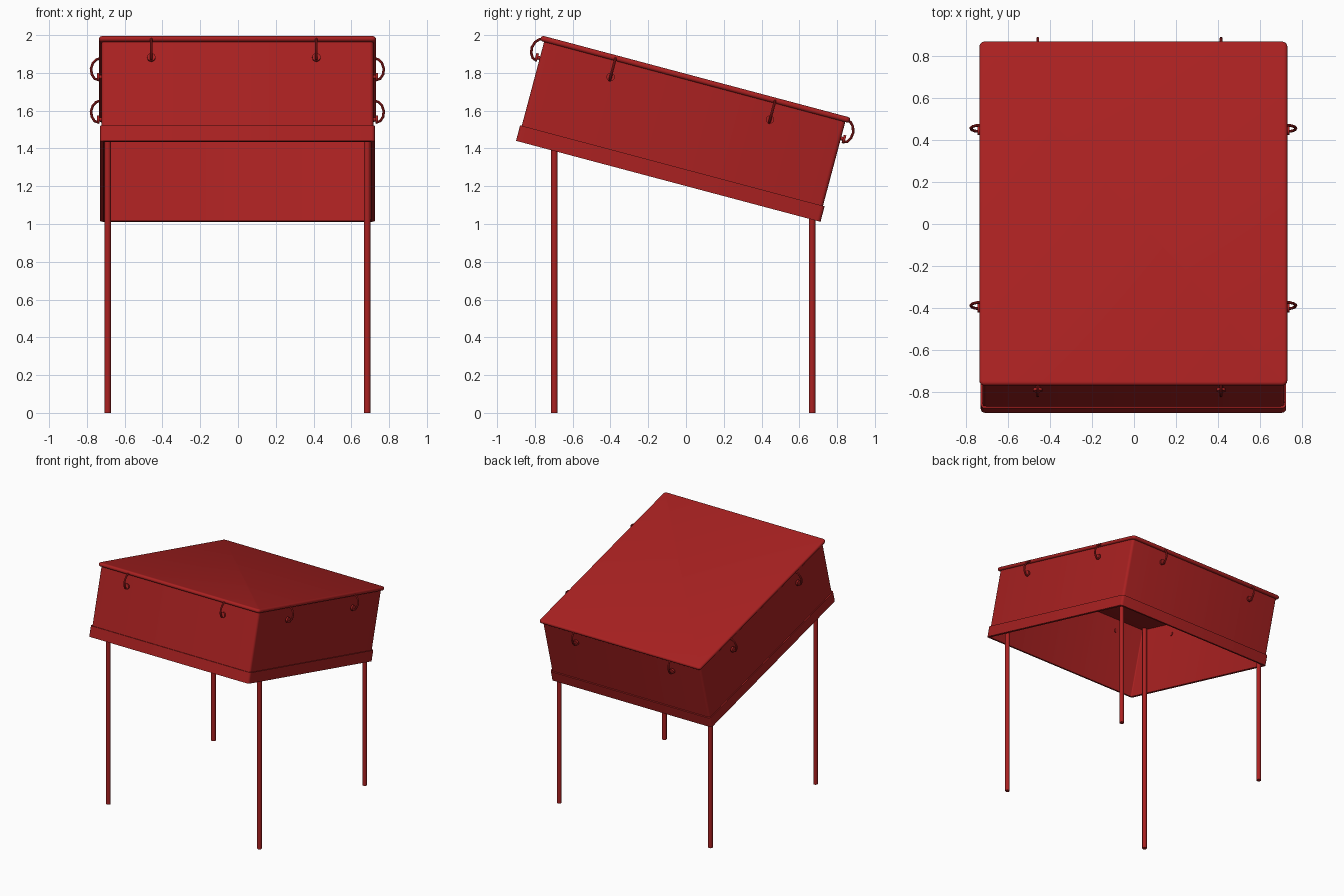
import bpy, bmesh, math
from mathutils import Matrix, Vector

if "Cube" in bpy.data.objects:
    bpy.data.objects.remove(bpy.data.objects["Cube"])

red = bpy.data.materials.new("red_paint")
red.diffuse_color = (0.40, 0.015, 0.015, 1)
red.use_nodes = True
red.node_tree.nodes["Principled BSDF"].inputs["Base Color"].default_value = red.diffuse_color

# Frame of the tilted hood: origin at the middle of its open underside
TILT = Matrix.Translation((0, -0.094, 1.226)) @ Matrix.Rotation(math.radians(-14.9), 4, 'X')
CX = -0.003


def finish(name, bm, matrix=Matrix()):
    bmesh.ops.recalc_face_normals(bm, faces=bm.faces)
    me = bpy.data.meshes.new(name)
    bm.to_mesh(me)
    bm.free()
    ob = bpy.data.objects.new(name, me)
    bpy.context.collection.objects.link(ob)
    me.materials.append(red)
    ob.matrix_world = matrix
    me.shade_smooth()
    bpy.ops.object.select_all(action='DESELECT')
    bpy.context.view_layer.objects.active = ob
    ob.select_set(True)
    bpy.ops.object.shade_smooth_by_angle(angle=math.radians(35))
    return ob


def rounded_rect(hx, hy, r, z, seg=4):
    pts = []
    for i, (sx, sy) in enumerate([(1, 1), (-1, 1), (-1, -1), (1, -1)]):
        for k in range(seg + 1):
            a = math.pi / 2 * (i + k / seg)
            pts.append((CX + sx * (hx - r) + r * math.cos(a), sy * (hy - r) + r * math.sin(a), z))
    return pts


def lofted(name, sections, closed):
    """Join rounded-rectangle sections (hx, hy, r, z); closed makes a ring, else ends are capped."""
    bm = bmesh.new()
    loops = [[bm.verts.new(p) for p in rounded_rect(*s)] for s in sections]
    n = len(loops[0])
    for a, b in zip(loops, loops[1:] + (loops[:1] if closed else [])):
        for i in range(n):
            bm.faces.new((a[i], a[(i + 1) % n], b[(i + 1) % n], b[i]))
    if not closed:
        bm.faces.new(loops[0])
        bm.faces.new(loops[-1])
    return finish(name, bm, TILT)


def ring(name, hx, hy, t, z0, z1, r=0.02):
    ri = max(r - t, 0.004)
    lofted(name, [(hx, hy, r, z0), (hx, hy, r, z1),
                  (hx - t, hy - t, ri, z1), (hx - t, hy - t, ri, z0)], True)


# Hollow hood walls with a slightly proud band round the bottom
ring("hood_walls", 0.720, 0.825, 0.012, 0.0, 0.552)
ring("bottom_band", 0.728, 0.834, 0.010, 0.0, 0.085)

# Lid plate with a half-round edge
R, ZC = 0.015, 0.559
edge = []
for k in range(9):
    a = math.pi * (k / 8 - 0.5)
    o = R * (math.cos(a) - 1)
    edge.append((0.734 + o, 0.848 + o, 0.024 + o, ZC + R * math.sin(a)))
lofted("lid", edge, False)

# Four upright legs reaching up to the lid
slope = math.tan(math.radians(14.9))
for label, y in (("front", -0.697), ("back", 0.668)):
    for side, x in (("left", -0.690), ("right", 0.684)):
        top = 1.75 - slope * (y - 0.05)
        bm = bmesh.new()
        bmesh.ops.create_cone(bm, cap_ends=True, segments=16, radius1=0.0175, radius2=0.0175,
                              depth=top, matrix=Matrix.Translation((x, y, top / 2)))
        finish(f"{label}_{side}_leg", bm)


def fastener(name, base, angle):
    """Elastic loop from the lid to a knob; local -y points out of the wall."""
    m = TILT @ Matrix.Translation(base) @ Matrix.Rotation(angle, 4, 'Z')
    # knob with stem through the wall
    bm = bmesh.new()
    for r, y0, y1 in ((0.010, -0.012, 0.014), (0.022, -0.024, -0.010), (0.016, 0.012, 0.018)):
        bmesh.ops.create_cone(bm, cap_ends=True, segments=16, radius1=r, radius2=r, depth=y1 - y0,
                              matrix=Matrix.Translation((0, (y0 + y1) / 2, 0.455))
                              @ Matrix.Rotation(math.pi / 2, 4, 'X'))
    finish(name + "_knob", bm, m)
    # bent cord
    path = [(0.012, 0.556), (0.028, 0.550), (0.045, 0.532), (0.055, 0.500),
            (0.051, 0.470), (0.036, 0.446), (0.012, 0.438)]
    bm = bmesh.new()
    loops = []
    for i, p in enumerate(path):
        a, b = Vector(path[max(i - 1, 0)]), Vector(path[min(i + 1, len(path) - 1)])
        t = (b - a).normalized()
        ring_pts = []
        for k in range(8):
            c, s = 0.007 * math.cos(k * math.pi / 4), 0.007 * math.sin(k * math.pi / 4)
            ring_pts.append(bm.verts.new((c, -(p[0] - s * t.y), p[1] + s * t.x)))
        loops.append(ring_pts)
    for a, b in zip(loops, loops[1:]):
        for k in range(8):
            bm.faces.new((a[k], a[(k + 1) % 8], b[(k + 1) % 8], b[k]))
    bm.faces.new(loops[0])
    bm.faces.new(loops[-1])
    finish(name + "_cord", bm, m)


# Two fasteners on every wall
for i, s in enumerate((-0.437, 0.437), 1):
    fastener(f"front_fastener_{i}", (s - 0.022, -0.825, 0), 0)
    fastener(f"back_fastener_{i}", (s - 0.022, 0.825, 0), math.pi)
    fastener(f"right_fastener_{i}", (CX + 0.720, s, 0), math.pi / 2)
    fastener(f"left_fastener_{i}", (CX - 0.720, s, 0), -math.pi / 2)
